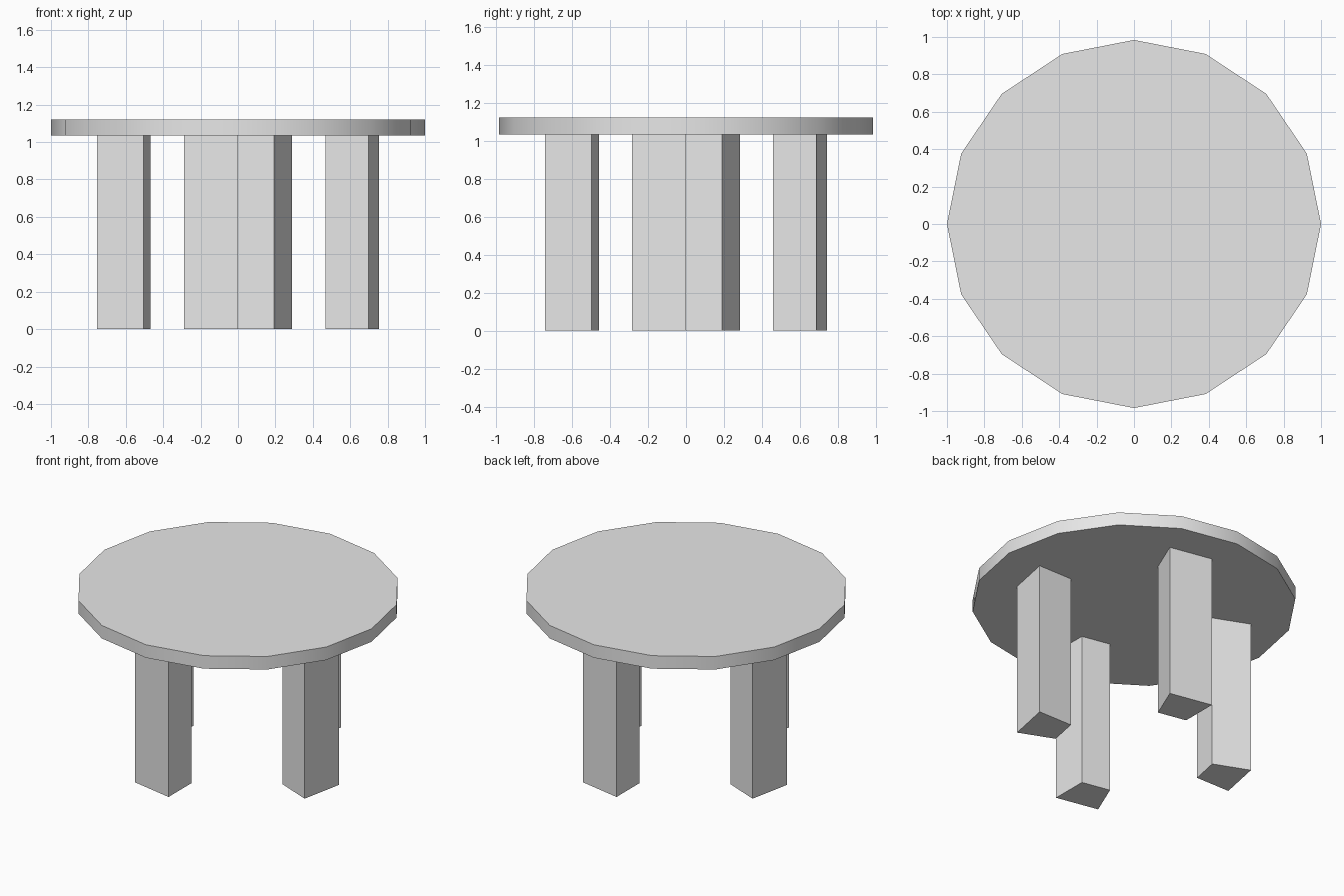
import bpy
import bmesh
from math import radians, cos, sin

cube = bpy.data.objects.get("Cube")
if cube:
    bpy.data.objects.remove(cube, do_unlink=True)

SIDES = 16
STEP = 360 / SIDES
Y_SCALE = 0.984          # the round is very slightly narrower front to back
LEG_HEIGHT = 1.034
TOP_HEIGHT = 1.122
LEG_INNER, LEG_OUTER = 0.505, 0.755

grey = bpy.data.materials.new("light_grey")
grey.use_nodes = True
grey.diffuse_color = (0.8, 0.8, 0.8, 1)
grey.node_tree.nodes["Principled BSDF"].inputs["Base Color"].default_value = (0.8, 0.8, 0.8, 1)


def polar(radius, degrees):
    a = radians(degrees)
    return radius * cos(a), radius * sin(a) * Y_SCALE


def prism(name, outline, z0, z1):
    """Extrude a flat outline from z0 up to z1."""
    bm = bmesh.new()
    base = bm.faces.new([bm.verts.new((x, y, z0)) for x, y in outline])
    ext = bmesh.ops.extrude_face_region(bm, geom=[base], use_keep_orig=True)
    verts = [v for v in ext["geom"] if isinstance(v, bmesh.types.BMVert)]
    bmesh.ops.translate(bm, verts=verts, vec=(0, 0, z1 - z0))
    bmesh.ops.recalc_face_normals(bm, faces=bm.faces)
    mesh = bpy.data.meshes.new(name)
    bm.to_mesh(mesh)
    bm.free()
    mesh.materials.append(grey)
    obj = bpy.data.objects.new(name, mesh)
    bpy.context.collection.objects.link(obj)
    return obj


# Round table top
top = prism("table_top", [polar(1, i * STEP) for i in range(SIDES)], LEG_HEIGHT, TOP_HEIGHT)

# Smooth rim with crisp top and bottom edges
bpy.ops.object.select_all(action="DESELECT")
top.select_set(True)
bpy.context.view_layer.objects.active = top
bpy.ops.object.shade_smooth_by_angle(angle=radians(30))

# Four wedge-shaped legs, each one sector of a ring
for name, end in (("left_leg", 0), ("back_leg", 90), ("right_leg", 180), ("front_leg", 270)):
    start = end - STEP
    prism(name, [polar(LEG_INNER, start), polar(LEG_OUTER, start),
                 polar(LEG_OUTER, end), polar(LEG_INNER, end)], 0, LEG_HEIGHT)
